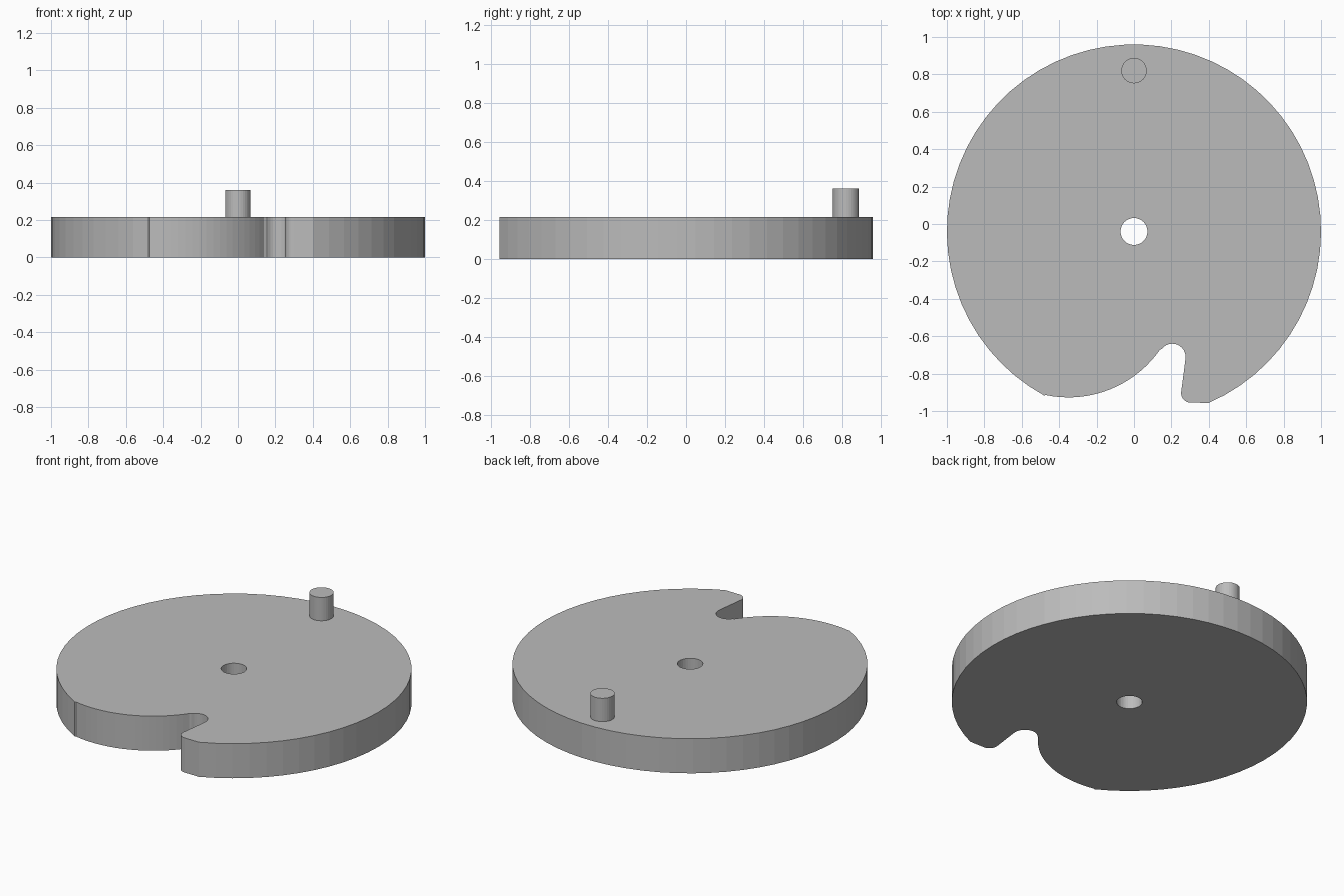
import bpy, bmesh
from math import radians, cos, sin
from mathutils import Vector

cube = bpy.data.objects.get("Cube")
if cube:
    bpy.data.objects.remove(cube)

THICK = 0.215
CENTRE = (0, -0.04)

grey = bpy.data.materials.new("plain grey")
grey.use_nodes = True
colour = (0.5, 0.5, 0.5, 1)
grey.diffuse_color = colour
grey.node_tree.nodes["Principled BSDF"].inputs["Base Color"].default_value = colour


def arc(centre, radius, start, end, steps):
    """Points along an arc, angles in degrees."""
    angles = [radians(start + (end - start) * i / steps) for i in range(steps + 1)]
    return [(centre[0] + radius * cos(a), centre[1] + radius * sin(a)) for a in angles]


def plate(name, loops, bottom, top):
    """Extrude an outline, with any further loops as holes."""
    bm = bmesh.new()
    edges = []
    for loop in loops:
        verts = [bm.verts.new((x, y, bottom)) for x, y in loop]
        edges += [bm.edges.new((a, b)) for a, b in zip(verts, verts[1:] + verts[:1])]
    bmesh.ops.triangle_fill(bm, edges=edges, use_beauty=True, normal=Vector((0, 0, 1)))
    extruded = bmesh.ops.extrude_face_region(bm, geom=bm.faces[:], use_keep_orig=True)
    moved = [v for v in extruded["geom"] if isinstance(v, bmesh.types.BMVert)]
    bmesh.ops.translate(bm, verts=moved, vec=(0, 0, top - bottom))
    bmesh.ops.recalc_face_normals(bm, faces=bm.faces[:])
    mesh = bpy.data.meshes.new(name)
    bm.to_mesh(mesh)
    bm.free()
    mesh.materials.append(grey)
    obj = bpy.data.objects.new(name, mesh)
    bpy.context.collection.objects.link(obj)
    return obj


# Disc rim, then the sweeping cut, the rounded slot end and the rounded hook tip
outline = arc(CENTRE, 1, -66.4, 241.3, 56)
outline += arc((-0.35, -0.331), 0.596, -102, -35, 18)
outline += arc((0.205, -0.711), 0.071, 142, -8, 12)
outline += arc((0.303, -0.904), 0.051, 172, 270, 8)
hole = arc(CENTRE, 0.072, 0, 348.75, 31)
plate("notched_disc", [outline, hole], 0, THICK)

# Upright pin near the back edge
plate("crank_pin", [arc((0, 0.82), 0.068, 0, 348.75, 31)], THICK, 0.36)
